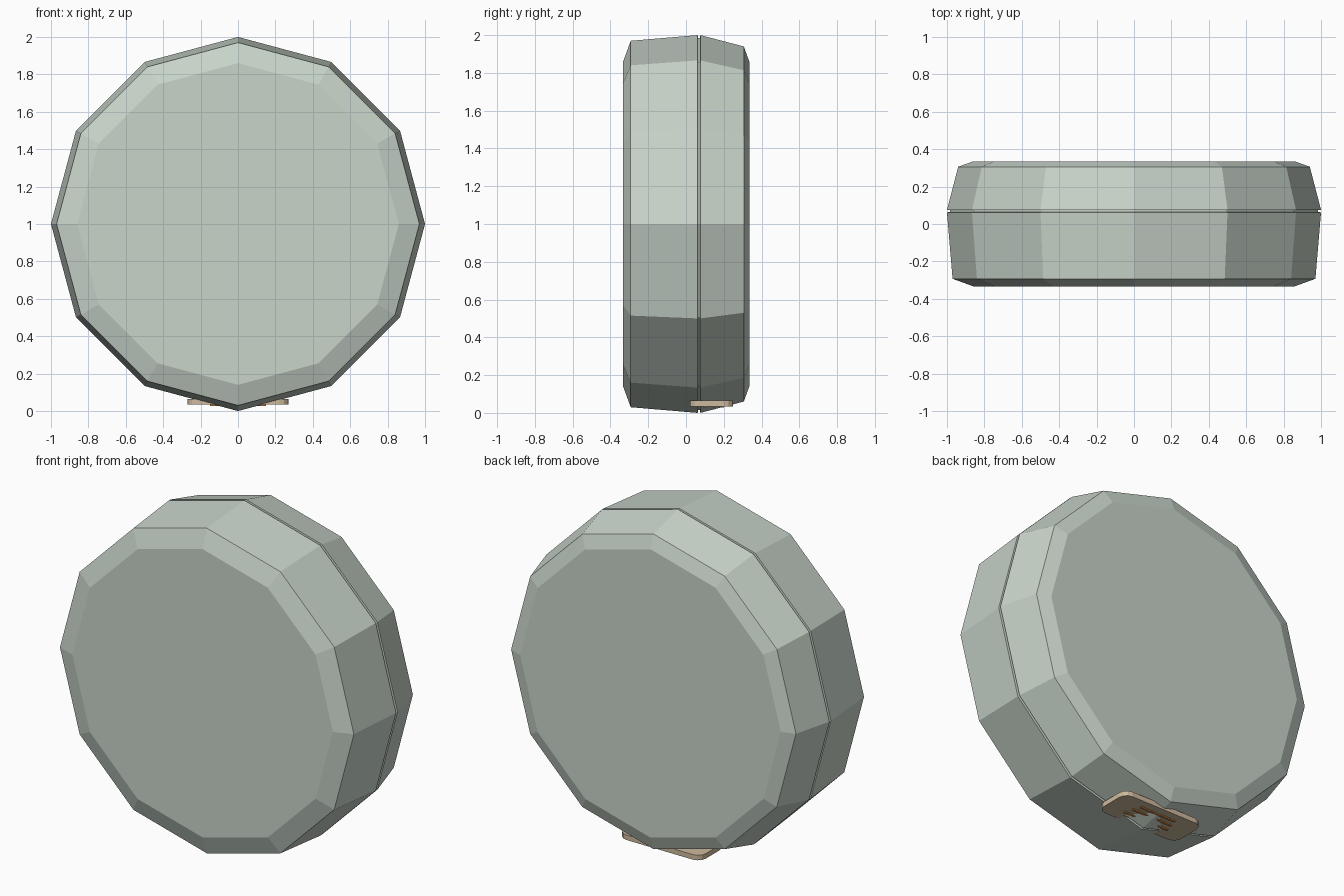
import bpy, bmesh, math
from mathutils import Matrix

cube = bpy.data.objects.get("Cube")
if cube:
    bpy.data.objects.remove(cube, do_unlink=True)


def material(name, rgb):
    m = bpy.data.materials.new(name)
    m.use_nodes = True
    colour = (*rgb, 1)
    m.diffuse_color = colour
    m.node_tree.nodes["Principled BSDF"].inputs["Base Color"].default_value = colour
    return m


def finish(name, bm, mat):
    bmesh.ops.recalc_face_normals(bm, faces=bm.faces)
    mesh = bpy.data.meshes.new(name)
    bm.to_mesh(mesh)
    bm.free()
    mesh.materials.append(mat)
    obj = bpy.data.objects.new(name, mesh)
    bpy.context.collection.objects.link(obj)
    return obj


def drum(name, profile, mat, sides=12):
    """Faceted solid around the y axis from (y, radius) pairs."""
    bm = bmesh.new()
    rings = []
    for y, r in profile:
        angles = [math.tau * i / sides for i in range(sides)]
        rings.append([bm.verts.new((r * math.cos(a), y, 1 + r * math.sin(a))) for a in angles])
    for a, b in zip(rings, rings[1:]):
        for i in range(sides):
            j = (i + 1) % sides
            bm.faces.new((a[i], a[j], b[j], b[i]))
    bm.faces.new(rings[0])
    bm.faces.new(rings[-1])
    return finish(name, bm, mat)


def slab(name, centre, size, mat, bevel=0):
    """Flat box with rounded outline corners."""
    bm = bmesh.new()
    bmesh.ops.create_cube(bm, size=1, matrix=Matrix.Translation(centre) @ Matrix.Diagonal((*size, 1)))
    if bevel:
        upright = [e for e in bm.edges if abs(e.verts[0].co.z - e.verts[1].co.z) > size[2] / 2]
        bmesh.ops.bevel(bm, geom=upright, offset=bevel, segments=3, profile=0.5, affect='EDGES')
    return finish(name, bm, mat)


shell = material("pale grey green", (0.58, 0.66, 0.59))
tan = material("tan", (0.62, 0.49, 0.34))
amber = material("amber brown", (0.62, 0.27, 0.07))

# Twelve-sided body in two shells with a narrow seam groove between them
drum("body", [(-0.333, 0.86), (-0.293, 0.97), (0.062, 1.0), (0.064, 0.985),
              (0.074, 0.985), (0.076, 1.0), (0.306, 0.94), (0.335, 0.86)], shell)

# Latch plate set into the underside, near the back
slab("latch_plate", (0, 0.135, 0.05), (0.54, 0.23, 0.03), tan, bevel=0.05)

# Narrow ribs along the underside of the latch
for i, y in enumerate((0.1, 0.15, 0.195)):
    slab(f"latch_rib_{i + 1}", (0, y, 0.032), (0.3 - 0.03 * i, 0.014, 0.008), amber)
